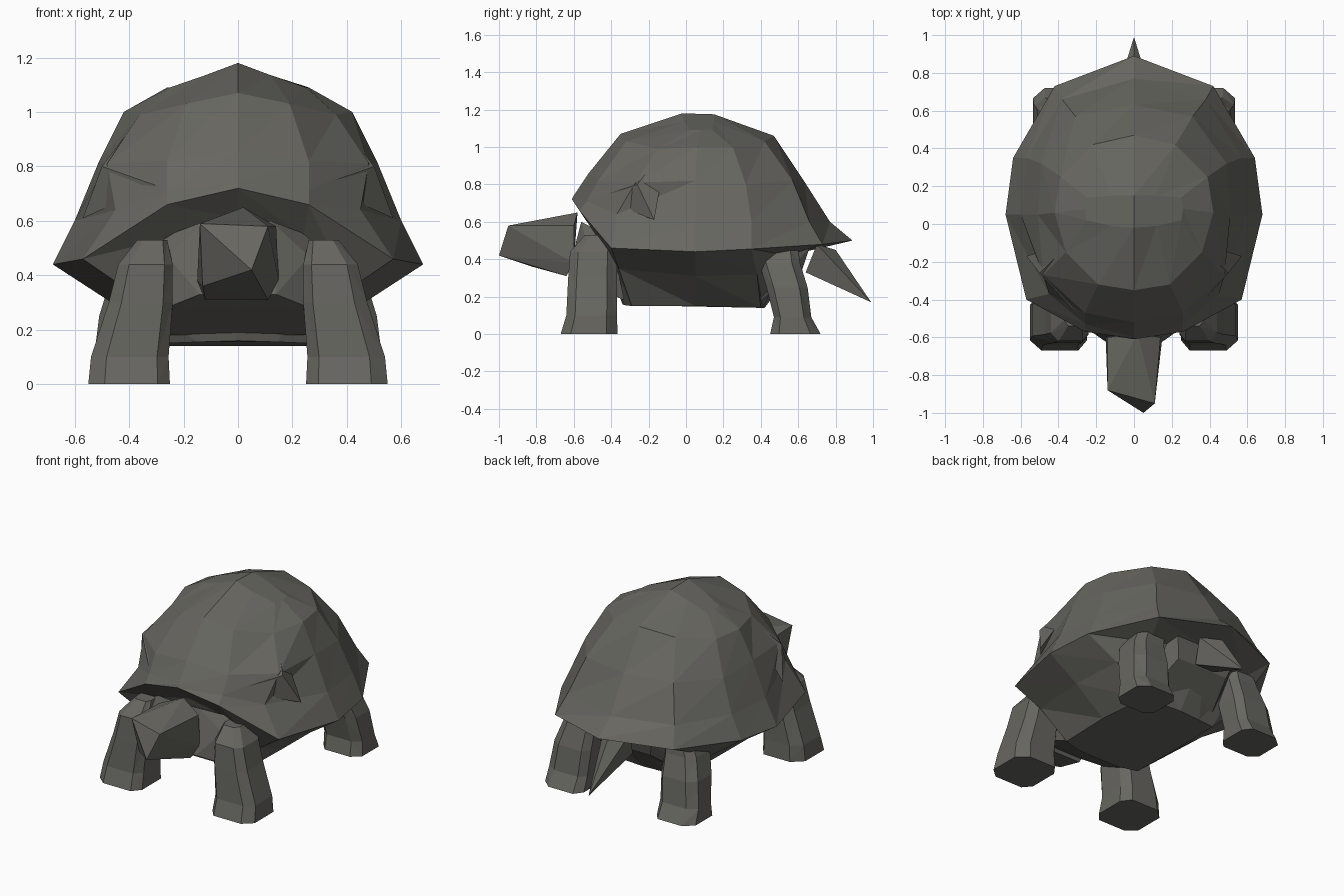
import bpy, bmesh

if "Cube" in bpy.data.objects:
    bpy.data.objects.remove(bpy.data.objects["Cube"])

# Dark warm grey skin
skin = bpy.data.materials.new("dark_grey")
skin.diffuse_color = (0.135, 0.133, 0.118, 1)
skin.use_nodes = True
skin.node_tree.nodes["Principled BSDF"].inputs["Base Color"].default_value = skin.diffuse_color


def make(name, fill):
    """Create an object from a bmesh filled in by a function."""
    bm = bmesh.new()
    fill(bm)
    bmesh.ops.remove_doubles(bm, verts=bm.verts, dist=0.0005)
    bmesh.ops.recalc_face_normals(bm, faces=bm.faces)
    mesh = bpy.data.meshes.new(name)
    bm.to_mesh(mesh)
    bm.free()
    mesh.materials.append(skin)
    ob = bpy.data.objects.new(name, mesh)
    bpy.context.collection.objects.link(ob)
    return ob


def loft(bm, rings, cap_first=True, cap_last=True):
    """Skin closed rings of equal length."""
    vs = [[bm.verts.new(p) for p in r] for r in rings]
    n = len(vs[0])
    for a, b in zip(vs, vs[1:]):
        for i in range(n):
            j = (i + 1) % n
            bm.faces.new((a[i], a[j], b[j]))
            bm.faces.new((a[i], b[j], b[i]))
    if cap_first:
        bm.faces.new(vs[0][::-1])
    if cap_last:
        bm.faces.new(vs[-1])


def full_ring(half):
    """Mirror a half ring (front to back) across x = 0."""
    return half + [(-x, y, z) for x, y, z in half[-2:0:-1]]


def hull(bm, pts):
    for p in pts:
        bm.verts.new(p)
    bmesh.ops.convex_hull(bm, input=bm.verts)


# Domed shell: half rings from rim to crown
rim = [(0, -.61, .72), (.26, -.57, .66), (.57, -.40, .46), (.68, .05, .44),
       (.64, .35, .455), (.42, .73, .48), (0, .89, .50)]
dome = [
    [(0, -.60, .74), (.26, -.53, .71), (.45, -.37, .64), (.60, .05, .60),
     (.57, .35, .60), (.38, .66, .60), (0, .77, .60)],
    [(0, -.52, .86), (.26, -.47, .82), (.48, -.27, .81), (.51, .05, .82),
     (.49, .32, .80), (.31, .57, .82), (0, .63, .82)],
    [(0, -.35, 1.07), (.19, -.32, 1.03), (.36, -.15, .99), (.42, .06, 1.0),
     (.39, .25, 1.0), (.22, .42, 1.03), (0, .47, 1.06)],
    [(0, -.02, 1.18), (.12, -.01, 1.135), (.25, .02, 1.09), (.26, .08, 1.09),
     (.25, .14, 1.09), (.12, .15, 1.135), (0, .15, 1.175)],
]


def shell(bm):
    loft(bm, [full_ring(h) for h in [rim] + dome], False, False)
    for s in (1, -1):
        bm.faces.new([bm.verts.new((s * x, y, z)) for x, y, z in dome[-1]])


make("shell", shell)

# Underside: rim inwards and down to the flat belly
under = [(0, -.50, .61), (.24, -.46, .54), (.41, -.36, .35), (.48, .05, .31),
         (.45, .38, .32), (.34, .55, .42), (0, .66, .46)]
belly = [(0, -.34, .16), (.15, -.33, .155), (.27, -.29, .15), (.28, .05, .15),
         (.26, .40, .14), (.15, .41, .14), (0, .42, .14)]
make("belly", lambda bm: loft(bm, [full_ring(h) for h in (rim, under, belly)], False, True))

# Overhanging side plate on each side of the shell
for side, s in (("right", 1), ("left", -1)):
    make("shell_plate_" + side, lambda bm: hull(bm, [
        (s * .34, -.10, 1.01), (s * .57, -.17, .61),
        (s * .50, -.26, .80), (s * .30, -.48, .73)]))

# Chest / neck root and rump
make("chest", lambda bm: hull(bm, [
    (s * x, y, z) for s in (1, -1) for x, y, z in (
        (.25, -.33, .18), (.33, -.40, .52), (.24, -.56, .29), (.14, -.63, .33),
        (.26, -.53, .47), (.12, -.56, .60))]))
make("rump", lambda bm: hull(bm, [
    (s * x, y, z) for s in (1, -1) for x, y, z in (
        (.24, .38, .16), (.30, .42, .44), (.18, .62, .34), (.22, .66, .46))]))

# Blocky head with an off-centre snout tip
make("head", lambda bm: hull(bm, [
    (.02, -.58, .65), (-.14, -.60, .58), (.14, -.60, .58), (.15, -.60, .38),
    (-.15, -.60, .38), (-.12, -.64, .31), (.11, -.64, .31), (-.14, -.88, .59),
    (.11, -.95, .58), (-.13, -.82, .36), (.05, -1.0, .42)]))

# Pointed tail
make("tail", lambda bm: hull(bm, [
    (-.09, .70, .48), (.09, .70, .48), (.07, .64, .33), (-.07, .64, .33),
    (0, .80, .45), (0, .99, .17)]))


def leg(name, sections):
    """Leg with a chamfered-box section, from (x0, x1, y0, y1, z) bounds."""
    def ring(s, x0, x1, y0, y1, z):
        cx, cy, rx, ry = (x0 + x1) / 2, (y0 + y1) / 2, (x1 - x0) / 2, (y1 - y0) / 2
        return [(s * (cx + rx * u), cy + ry * v, z) for u, v in (
            (1, -.65), (1, .6), (.55, 1), (-.7, 1), (-1, .6), (-1, -.65), (-.7, -1), (.6, -1))]
    for side, s in (("right", 1), ("left", -1)):
        make(name + "_" + side, lambda bm: loft(bm, [ring(s, *c) for c in sections]))


leg("front_leg", [(.26, .37, -.54, -.36, .53), (.24, .44, -.62, -.37, .44),
                  (.24, .475, -.63, -.37, .30), (.255, .54, -.64, -.37, .10),
                  (.25, .55, -.67, -.365, 0)])
leg("back_leg", [(.25, .43, .38, .60, .46), (.25, .47, .39, .61, .38),
                 (.25, .51, .43, .65, .25), (.26, .53, .47, .67, .09),
                 (.26, .535, .45, .72, 0)])
